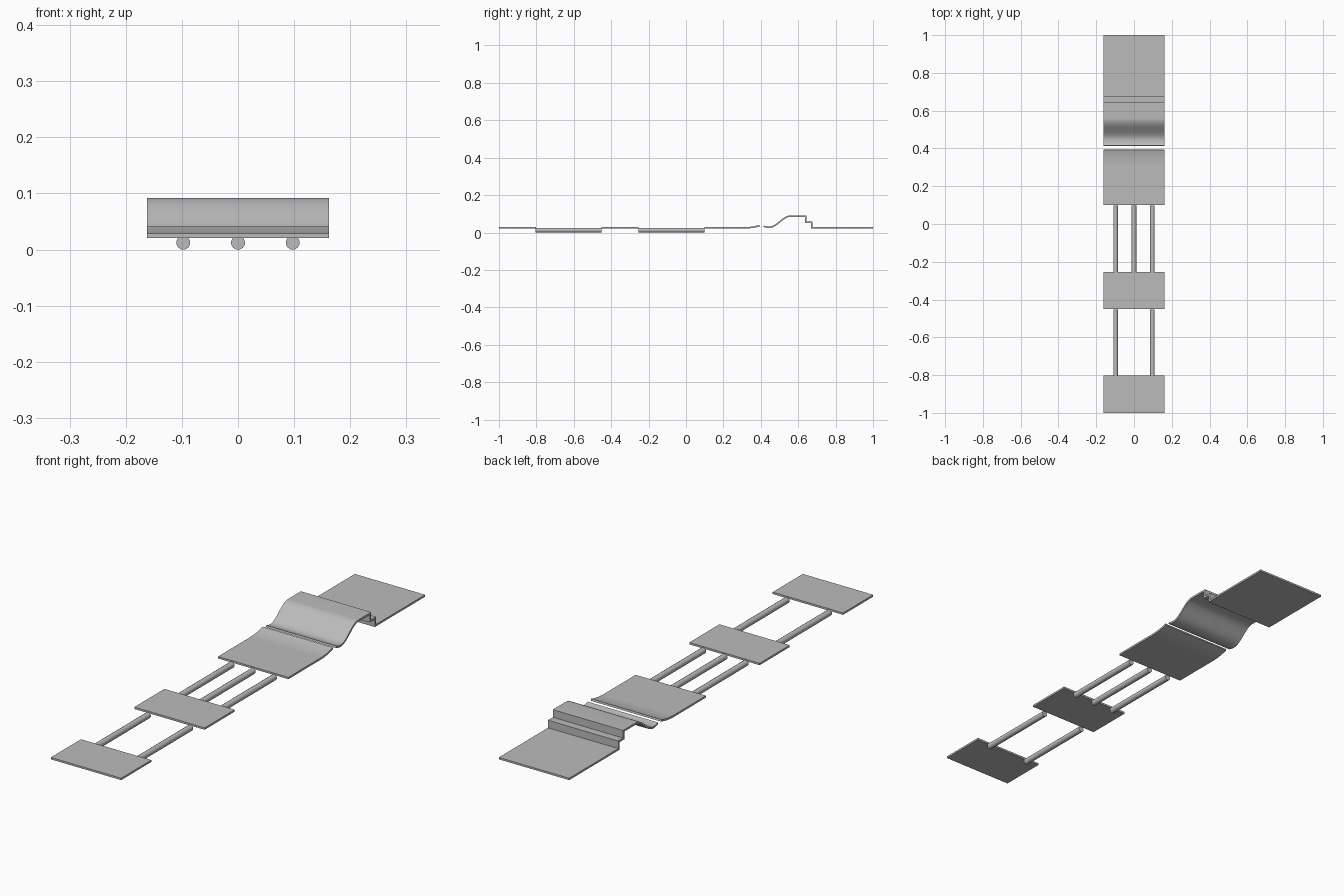
import bpy, bmesh, math
from mathutils import Vector

if "Cube" in bpy.data.objects:
    bpy.data.objects.remove(bpy.data.objects["Cube"])

W, T = 0.162, 0.008   # half width of the course, sheet thickness
Z = 0.0245            # centre height of the flat floor

grey = bpy.data.materials.new("plain grey")
grey.diffuse_color = (0.5, 0.5, 0.5, 1)
grey.use_nodes = True
grey.node_tree.nodes["Principled BSDF"].inputs["Base Color"].default_value = grey.diffuse_color


def finish(name, bm):
    bmesh.ops.recalc_face_normals(bm, faces=bm.faces)
    me = bpy.data.meshes.new(name)
    bm.to_mesh(me)
    bm.free()
    me.materials.append(grey)
    ob = bpy.data.objects.new(name, me)
    bpy.context.collection.objects.link(ob)
    bpy.context.view_layer.objects.active = ob
    bpy.ops.object.select_all(action='DESELECT')
    ob.select_set(True)
    bpy.ops.object.shade_smooth_by_angle(angle=math.radians(35))
    return ob


def sheet(name, path):
    """Thin sheet following a (y, z) centre line, with mitred corners."""
    pts = [Vector(p) for p in path]
    dirs = [(b - a).normalized() for a, b in zip(pts, pts[1:])]
    bm = bmesh.new()
    rings = []
    for i, p in enumerate(pts):
        d0, d1 = dirs[max(i - 1, 0)], dirs[min(i, len(dirs) - 1)]
        n0, n1 = Vector((-d0.y, d0.x)), Vector((-d1.y, d1.x))
        m = (n0 + n1) / (1 + n0.dot(n1)) * T / 2
        up, lo = p + m, p - m
        rings.append([bm.verts.new((x, q.x, q.y)) for x, q in
                      ((-W, up), (W, up), (W, lo), (-W, lo))])
    for a, b in zip(rings, rings[1:]):
        for k in range(4):
            j = (k + 1) % 4
            bm.faces.new((a[k], a[j], b[j], b[k]))
    bm.faces.new(rings[0])
    bm.faces.new(rings[-1])
    return finish(name, bm)


def rail(name, x, y0, y1, r=0.0125, n=12):
    """Round rail along y, resting on the ground."""
    bm = bmesh.new()
    ends = [[bm.verts.new((x + r * math.cos((k + .5) * math.tau / n), y,
                           0.0122 + r * math.sin((k + .5) * math.tau / n)))
             for k in range(n)] for y in (y0, y1)]
    for k in range(n):
        j = (k + 1) % n
        bm.faces.new((ends[0][k], ends[0][j], ends[1][j], ends[1][k]))
    for e in ends:
        bm.faces.new(e)
    finish(name, bm)


# Flat platforms
sheet("start_platform", [(-1, Z), (-0.802, Z)])
sheet("middle_platform", [(-0.451, Z), (-0.253, Z)])

# Platform with an upward lip
lip = [(0.10, Z)] + [(0.31 + 0.084 * t / 8, Z + 0.0125 * (t / 8) ** 2) for t in range(9)]
sheet("lipped_platform", lip)

# Landing: small dip, smooth rise, flat top, two steps, long end floor
land = [(0.415 + 0.03 * t / 4, 0.028 + 0.006 * (1 - t / 4) ** 2) for t in range(4)]
land += [(0.445 + 0.115 * t / 14, 0.058 - 0.03 * math.cos(math.pi * t / 14)) for t in range(15)]
land += [(0.641, 0.088), (0.641, 0.056), (0.673, 0.056), (0.673, Z), (1, Z)]
sheet("stepped_landing", land)

# Rails: two in the first gap, three in the second
for x in (-0.0975, 0.0975):
    rail("first_gap_rail", x, -0.804, -0.452)
for x in (-0.0975, 0, 0.0975):
    rail("second_gap_rail", x, -0.255, 0.099)
